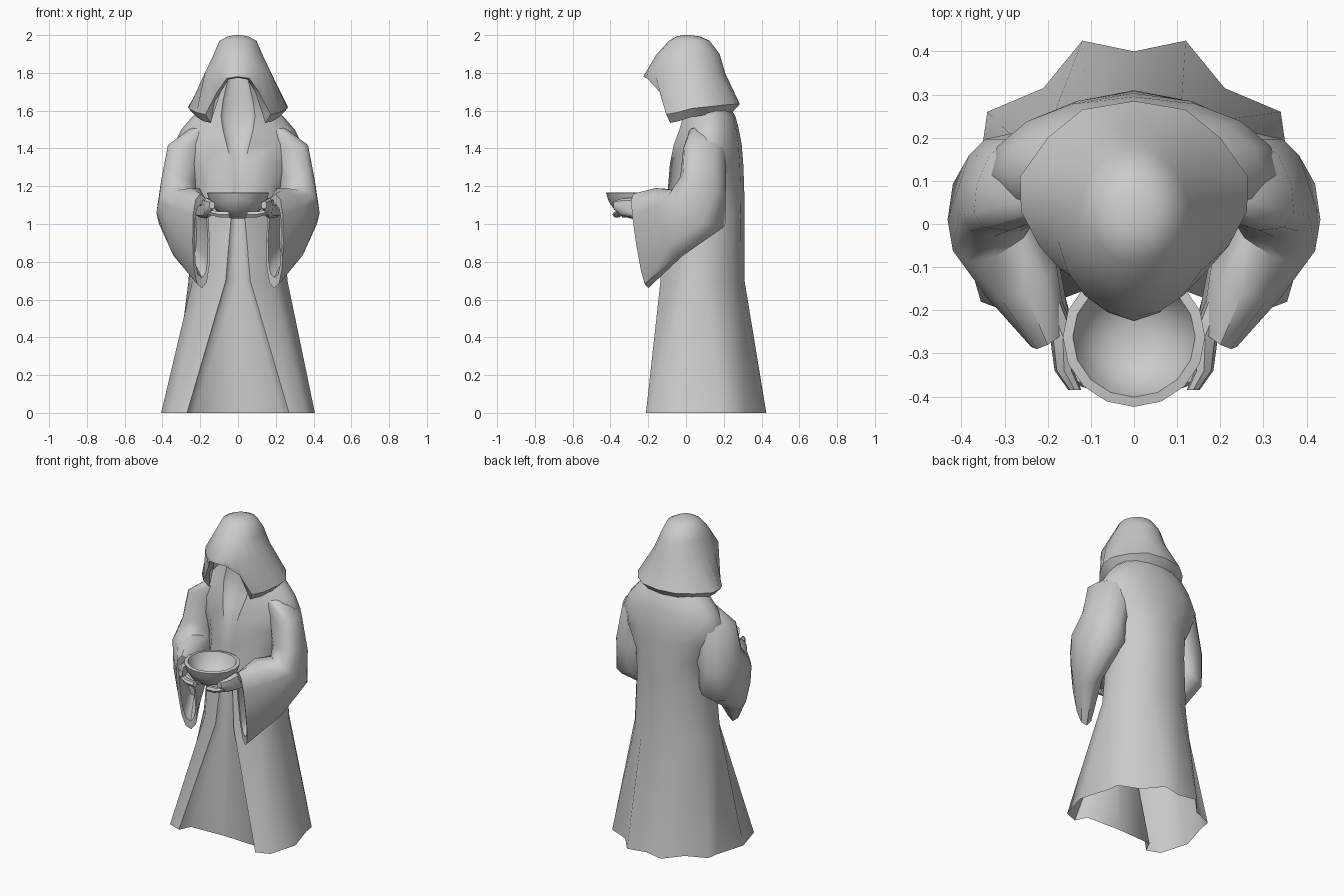
import bpy
import bmesh
from math import sin, cos, pi, radians
from mathutils import Vector

if "Cube" in bpy.data.objects:
    bpy.data.objects.remove(bpy.data.objects["Cube"])

# Single stone grey for the whole statue
grey = bpy.data.materials.new("stone_grey")
grey.use_nodes = True
colour = (0.6, 0.6, 0.6, 1)
grey.diffuse_color = colour
grey.node_tree.nodes["Principled BSDF"].inputs["Base Color"].default_value = colour


def loft(name, rings, cap_start=False, cap_end=False, angle=40):
    """Skin a list of closed rings that share one point count."""
    bm = bmesh.new()
    rows = [[bm.verts.new(p) for p in ring] for ring in rings]
    count = len(rows[0])
    for low, high in zip(rows, rows[1:]):
        for i in range(count):
            j = (i + 1) % count
            bm.faces.new((low[i], low[j], high[j], high[i]))
    if cap_start:
        bm.faces.new(rows[0][::-1])
    if cap_end:
        bm.faces.new(rows[-1])
    bmesh.ops.recalc_face_normals(bm, faces=bm.faces[:])
    mesh = bpy.data.meshes.new(name)
    bm.to_mesh(mesh)
    bm.free()
    mesh.materials.append(grey)
    obj = bpy.data.objects.new(name, mesh)
    bpy.context.collection.objects.link(obj)
    bpy.ops.object.select_all(action="DESELECT")
    obj.select_set(True)
    bpy.context.view_layer.objects.active = obj
    bpy.ops.object.shade_smooth_by_angle(angle=radians(angle))
    return obj


def mirrored(half):
    """Close a half outline that runs from front centre to back centre."""
    return half + [(-x, y, z) for x, y, z in reversed(half[1:-1])]


def arc_point(t, width, front, back, z, pinch=1):
    """Point on a half ellipse; pinch narrows its front half."""
    x = width * sin(t) ** (pinch if t < pi / 2 else 1)
    return (x, (front + back) / 2 - (back - front) / 2 * cos(t), z)


def robe_ring(z, width, front, back, gap, recess, pinch):
    """Body outline with a recessed front panel between two trims."""
    half = [(0, front + recess, z), (gap, front + recess, z),
            (gap + 0.02, front, z)]
    half += [arc_point(radians(45 + 22 * i), width, front, back, z, pinch)
             for i in range(6)]
    return mirrored(half + [(0, back, z)])


def oval(centre, a, b, sides=12, power=0.8):
    """Rounded section spanned by two half-axis vectors."""
    centre, a, b = Vector(centre), Vector(a), Vector(b)

    def soft(v):
        return abs(v) ** power * (1 if v > 0 else -1)
    return [centre + a * soft(cos(2 * pi * i / sides))
            + b * soft(sin(2 * pi * i / sides)) for i in range(sides)]


def shrink(ring, factor, shift=(0, 0, 0)):
    middle = sum((Vector(p) for p in ring), Vector()) / len(ring)
    return [middle + (Vector(p) - middle) * factor + Vector(shift)
            for p in ring]


# Robe: pleated hem, open front, broad shoulders, and a neck inside the hood
hem = [(0, -0.13), (0.235, -0.14), (0.27, -0.212), (0.355, -0.18), (0.407, 0),
       (0.35, 0.19), (0.34, 0.26), (0.21, 0.315), (0.12, 0.425), (0, 0.4)]
robe = [mirrored([(x, y, 0) for x, y in hem])]
for row in ((0.7, 0.262, -0.135, 0.31, 0.045, 0.02, 1),
            (1.05, 0.24, -0.11, 0.31, 0.015, 0.02, 1),
            (1.2, 0.25, -0.095, 0.308, 0.012, 0.015, 1.3),
            (1.32, 0.315, -0.085, 0.303, 0.015, 0.015, 1.6),
            (1.42, 0.34, -0.065, 0.295, 0.04, 0.025, 1.6),
            (1.5, 0.3, -0.035, 0.28, 0.06, 0.03, 1.3),
            (1.57, 0.24, -0.015, 0.262, 0.07, 0.03, 1),
            (1.65, 0.15, 0, 0.21, 0.06, 0.02, 1),
            (1.78, 0.08, 0.02, 0.15, 0.03, 0.01, 1)):
    robe.append(robe_ring(*row))
loft("robe", robe, cap_end=True, angle=60)

# Hood: pointed brow, flared hem, turned edge and hollow inside
rim_half = [(0, -0.225, 1.78), (0.06, -0.205, 1.77), (0.11, -0.14, 1.7),
            (0.172, -0.105, 1.58), (0.22, -0.05, 1.59), (0.262, 0.03, 1.612),
            (0.264, 0.11, 1.62), (0.2, 0.2, 1.63), (0.12, 0.265, 1.635),
            (0, 0.285, 1.635)]
rim = mirrored(rim_half)


def hood_ring(z, width, front, back):
    last = len(rim_half) - 1
    half = [arc_point(pi * i / last, width, front, back, z)
            for i in range(1, last)]
    return mirrored([(0, front, z)] + half + [(0, back, z)])


crown = [hood_ring(*row) for row in ((1.8, 0.178, -0.215, 0.207),
                                     (1.9, 0.13, -0.155, 0.178),
                                     (1.97, 0.1, -0.09, 0.125),
                                     (1.993, 0.055, -0.05, 0.075),
                                     (2, 0.015, -0.015, 0.02))]
turned_edge = [(x * 0.84, y * 0.84 + 0.005, z - (0.005 if z > 1.65 else 0.045))
               for x, y, z in rim]
lining = [shrink(crown[0], 0.86, (0, 0, -0.01)),
          shrink(crown[1], 0.8, (0, 0, -0.02))]
loft("hood", crown[::-1] + [rim, turned_edge] + lining, True, True)

# Bowl: turned profile, outside then inside
profile = [(0.035, 1.03), (0.07, 1.04), (0.12, 1.075), (0.15, 1.12),
           (0.165, 1.165), (0.142, 1.168), (0.125, 1.125), (0.09, 1.085),
           (0.04, 1.065)]
loft("bowl", [oval((0, -0.262, z), (r, 0, 0), (0, r * 0.98, 0), 16, 1)
              for r, z in profile], True, True)

# Sleeves, hands and fingers on both sides
sleeve_rows = [((0.17, 0.11, 1.5), (0.075, 0, 0.01), (-0.02, 0.09, 0)),
               ((0.26, 0.1, 1.4), (0.105, -0.01, 0.02), (-0.03, 0.115, 0)),
               ((0.305, 0.09, 1.2), (0.1, 0, 0.01), (-0.02, 0.12, -0.05)),
               ((0.32, 0.06, 1.08), (0.112, -0.05, -0.02), (0, 0.135, -0.1)),
               ((0.272, -0.09, 1.01), (0.09, -0.045, -0.03), (0.02, 0.07, -0.18)),
               ((0.195, -0.24, 0.91), (0.045, -0.025, -0.01), (-0.005, 0.04, -0.25))]
hand_rows = [((0.2, -0.17, 1.085), 0.03, 0.05), ((0.165, -0.26, 1.085), 0.03, 0.055),
             ((0.162, -0.34, 1.09), 0.022, 0.045), ((0.137, -0.385, 1.1), 0.015, 0.02)]

for side, label in ((1, "left"), (-1, "right")):
    def flip(rings):
        return [[(side * p[0], p[1], p[2]) for p in ring] for ring in rings]

    sleeve = [oval(*row) for row in sleeve_rows]
    cuff = sleeve[-1]
    sleeve += [shrink(cuff, 0.78, (0, 0.005, 0)),
               shrink(cuff, 0.55, (0.05, 0.12, 0.05))]
    loft(label + "_sleeve", flip(sleeve), True, True, 50)

    hand = [oval(c, (w, 0, 0), (0, 0, h), 8) for c, w, h in hand_rows]
    loft(label + "_hand", flip(hand), True, True)

    # Fingers curl under the bowl
    for i in range(3):
        y = -0.26 - 0.042 * i
        path = [(0.16, y, 1.065), (0.1, y - 0.02, 1.05), (0.045, y - 0.025, 1.05)]
        finger = [oval(p, (0, 0.02, 0), (0.006, 0, 0.018), 6, 1) for p in path]
        loft(label + "_finger_" + str(i + 1), flip(finger), True, True)
